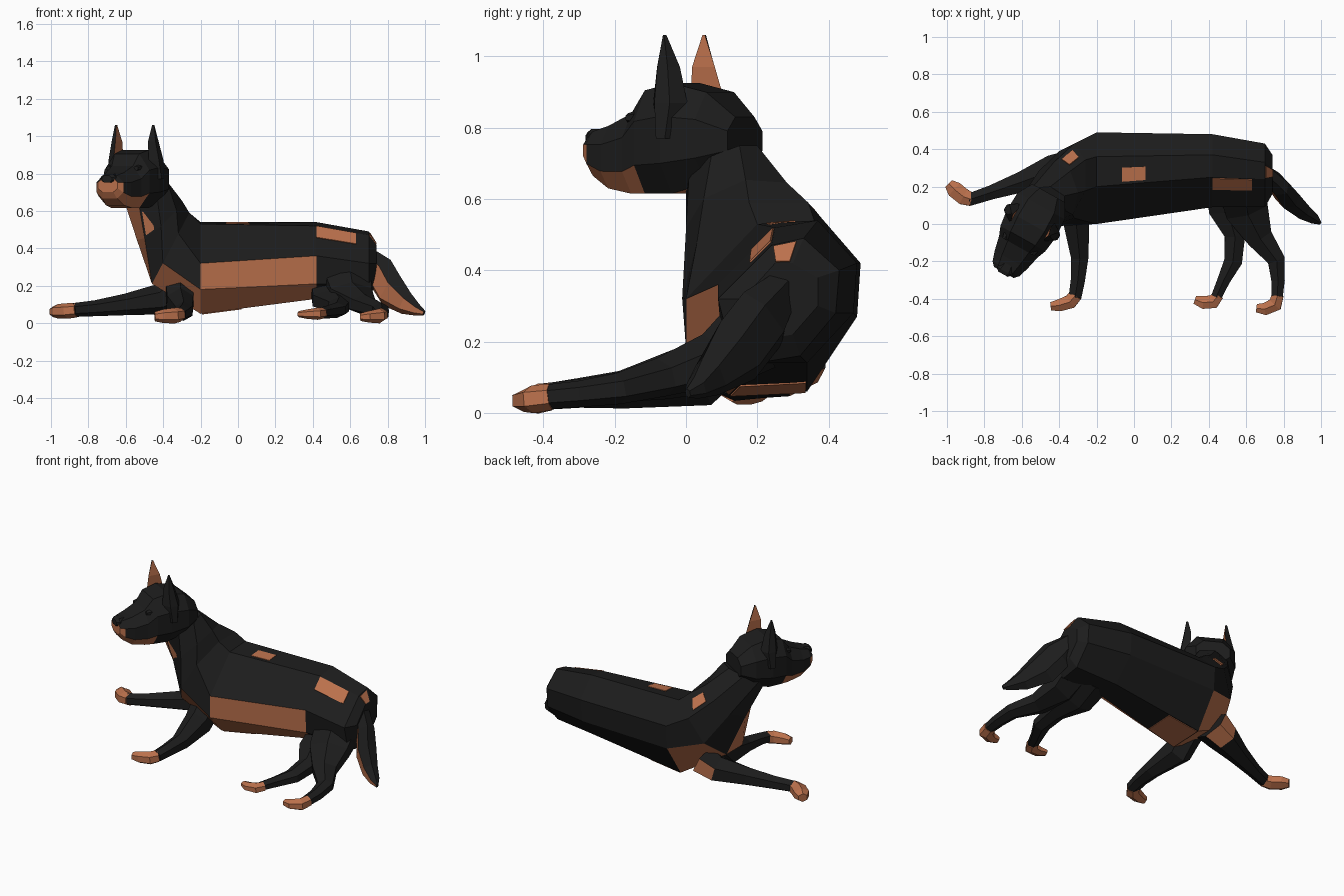
import bpy, bmesh, math
from mathutils import Vector as V

if "Cube" in bpy.data.objects:
    bpy.data.objects.remove(bpy.data.objects["Cube"])


def mat(name, rgb):
    m = bpy.data.materials.new(name)
    m.diffuse_color = (*rgb, 1)
    m.use_nodes = True
    m.node_tree.nodes["Principled BSDF"].inputs["Base Color"].default_value = m.diffuse_color
    return m


MATS = [mat("black fur", (0.012, 0.012, 0.012)), mat("tan fur", (0.50, 0.165, 0.073))]


def ring(c, side, up, n=8):
    """Flat-sided polygon ring; vertex 0 is the lower vertex on the -side."""
    k = 1 / math.cos(math.pi / n)
    a0 = math.pi + math.pi / n
    return [V(c) + V(side) * (k * math.cos(a0 - i * math.tau / n))
            + V(up) * (k * math.sin(a0 - i * math.tau / n)) for i in range(n)]


def loft(name, rings, colour=lambda i, k, c, n: 0):
    """Skin rings into a closed solid; colour(ring, side, centre, normal) gives the material."""
    bm = bmesh.new()
    vs = [[bm.verts.new(p) for p in r] for r in rings]
    n = len(rings[0])
    tags = {}
    for i in range(len(vs) - 1):
        for k in range(n):
            j = (k + 1) % n
            f = bm.faces.new((vs[i][k], vs[i][j], vs[i + 1][j], vs[i + 1][k]))
            tags[f] = (i, k)
    tags[bm.faces.new(vs[0])] = (-1, -1)
    tags[bm.faces.new(vs[-1])] = (len(vs), -1)
    bmesh.ops.recalc_face_normals(bm, faces=bm.faces[:])
    for f, (i, k) in tags.items():
        f.material_index = colour(i, k, f.calc_center_median(), f.normal)
    me = bpy.data.meshes.new(name)
    bm.to_mesh(me)
    bm.free()
    for m in MATS:
        me.materials.append(m)
    ob = bpy.data.objects.new(name, me)
    bpy.context.collection.objects.link(ob)
    return ob


def tube(name, path, colour=lambda i, k, c, n: 0, n=6):
    """Limb along (x, y, z, half width, half height) stations."""
    pts = [V(p[:3]) for p in path]
    rings = []
    for i, p in enumerate(path):
        d = (pts[min(i + 1, len(pts) - 1)] - pts[max(i - 1, 0)]).normalized()
        s = d.cross(V((0, 0, 1))).normalized()
        rings.append(ring(pts[i], s * p[3], s.cross(d) * p[4], n))
    return loft(name, rings, colour)


def patch(name, a, b, k, u0, u1, v0, v1):
    """Thin tan plate on side k between two rings."""
    def at(u, v):
        j = (k + 1) % 8
        return a[k].lerp(b[k], u).lerp(a[j].lerp(b[j], u), v)
    q = [at(u0, v0), at(u1, v0), at(u1, v1), at(u0, v1)]
    mid = sum(a, V()) / 8
    nrm = (q[1] - q[0]).cross(q[3] - q[0]).normalized()
    if nrm.dot(q[0] - mid) < 0:
        nrm = -nrm
    loft(name, [[p - nrm * 0.003 for p in q], [p + nrm * 0.005 for p in q]],
         lambda *_: 1)


# Trunk and neck: head end first, then trunk sections facing along x
neck_top = ring((-.49, .10, .70), (-.09, .06, 0), (.08, .075, .05))
neck_mid = ring((-.42, .165, .55), (-.05, .14, -.01), (.10, .06, .10))
shoulder = ring((-.36, .21, .40), (0, .2, 0), (.10, .05, .19))


def section(x, yz):
    return [V((x, y, z)) for y, z in yz]


chest = section(-.20, [(0, .18), (0, .32), (.20, .53), (.36, .54),
                       (.49, .42), (.48, .27), (.34, .06), (.12, .05)])
loin = section(.42, [(.10, .21), (.09, .36), (.25, .52), (.37, .54),
                     (.48, .42), (.47, .28), (.34, .14), (.20, .13)])
hip = section(.70, [(.12, .20), (.09, .32), (.24, .47), (.33, .49),
                    (.43, .40), (.42, .28), (.32, .16), (.20, .14)])
rump = section(.74, [(.20, .25), (.16, .32), (.25, .42), (.30, .42),
                     (.37, .38), (.37, .30), (.30, .22), (.24, .21)])


def trunk_colour(i, k, c, n):
    if i in (0, 1):
        return int(k == 6)            # throat
    if i == 2:
        return int(k in (5, 6, 7))    # breast
    return int(i == 3 and k in (0, 7))  # belly


loft("trunk_and_neck", [neck_top, neck_mid, shoulder, chest, loin, hip, rump], trunk_colour)
patch("back_patch", chest, loin, 2, .22, .42, .1, .6)
patch("hip_patch", loin, hip, 1, 0, .75, .6, .98)
patch("rump_patch", hip, rump, 2, .1, .95, .05, .8)
patch("neck_patch", neck_mid, shoulder, 3, .25, .8, .3, .8)
patch("throat_patch", neck_top, neck_mid, 7, .3, .95, .1, .6)
patch("breast_patch", chest, loin, 6, .01, .35, .02, .98)

# Head: sections along the facing direction
F, L, O = V((-.49, -.87, 0)), V((.87, -.49, 0)), V((-.55, 0, 0))


def head_ring(s, w, z0, z1):
    h = (z1 - z0) / 2
    m = (z0 + z1) / 2
    return [O + F * s + L * (w * a) + V((0, 0, m + h * b)) for a, b in
            [(-1, -.45), (-1, .4), (-.55, 1), (.55, 1), (1, .4), (1, -.45), (.55, -1), (-.55, -1)]]


def head_colour(i, k, c, n):
    s = (c - O).dot(F)
    if k == -1:
        return int(s > 0)
    return int((k == 6 and s > -.08) or (k in (5, 7) and s > .10) or (k in (0, 4) and s > .28))


loft("head", [head_ring(*p) for p in [
    (-.19, .10, .70, .83), (-.11, .145, .645, .90), (0, .15, .615, .925), (.09, .138, .615, .905),
    (.14, .118, .615, .84), (.22, .10, .63, .805), (.275, .082, .665, .79), (.298, .06, .70, .775)]],
    head_colour)
loft("nose", [head_ring(.25, .036, .755, .797), head_ring(.29, .046, .75, .797),
              head_ring(.308, .03, .752, .788)])

# Ears and eyes, mirrored across the head; ears are tan inside
for side, tag in ((1, "left"), (-1, "right")):
    def ear_ring(z, s, depth, inner, outer):
        return [O + F * (s + a * depth) + L * (side * l) + V((0, 0, z))
                for a, l in [(-1, inner), (1, inner), (.45, outer), (-.45, outer)]]
    loft("ear_" + tag, [ear_ring(.77, -.01, .032, .125, .165), ear_ring(.87, -.01, .055, .108, .155),
                        ear_ring(.97, .0, .037, .10, .135), ear_ring(1.06, .005, .004, .11, .12)],
         lambda i, k, c, n: int(k == 0))
    e = O + F * .11 + L * (side * .085) + V((0, 0, .828))
    loft("eye_" + tag, [ring(e, L * .02, V((0, 0, .018)), 6),
                        ring(e + F * .03, L * .012, V((0, 0, .011)), 6)])

# Legs
tube("front_leg_outstretched", [(-.34, .29, .17, .10, .085), (-.43, .285, .125, .085, .07),
                                (-.60, .225, .10, .055, .05), (-.76, .17, .08, .038, .037),
                                (-.88, .13, .07, .033, .032)],
     lambda i, k, c, n: int(i == 0 and n.z < .3 and n.y > -.3))
tube("front_leg_upper", [(-.31, .16, .23, .08, .08), (-.31, .03, .105, .07, .08),
                         (-.29, -.18, .065, .046, .046), (-.30, -.30, .056, .038, .036),
                         (-.315, -.39, .046, .034, .032)])
tube("hind_leg_lower", [(.50, .22, .19, .11, .06), (.50, .08, .12, .10, .055),
                        (.54, -.06, .09, .055, .045), (.53, -.20, .07, .048, .036),
                        (.48, -.30, .06, .034, .03), (.44, -.39, .055, .028, .025)])
tube("hind_leg_upper", [(.58, .21, .25, .13, .09), (.60, .08, .15, .115, .068),
                        (.67, -.07, .10, .07, .048), (.76, -.19, .068, .046, .038),
                        (.77, -.30, .053, .036, .032), (.765, -.39, .045, .03, .03)])

# Paws
for name, path in {
    "front_paw_outstretched": [(-.865, .13, .07, .035, .034), (-.91, .145, .065, .044, .036),
                               (-.96, .185, .063, .044, .034), (-.99, .215, .06, .026, .024)],
    "front_paw_upper": [(-.312, -.38, .046, .036, .034), (-.34, -.415, .04, .038, .036),
                        (-.40, -.435, .037, .032, .032), (-.445, -.44, .035, .022, .022)],
    "hind_paw_lower": [(.45, -.38, .053, .03, .026), (.425, -.415, .05, .037, .028),
                       (.37, -.42, .048, .034, .022), (.325, -.405, .048, .022, .014)],
    "hind_paw_upper": [(.768, -.38, .045, .032, .032), (.755, -.43, .038, .038, .034),
                       (.70, -.455, .034, .033, .027), (.655, -.45, .032, .022, .018)],
}.items():
    tube(name, path, lambda *_: 1)

# Tail: tan on the side facing the legs
tube("tail", [(.70, .27, .35, .04, .05), (.765, .215, .265, .048, .09), (.82, .145, .175, .055, .09),
              (.90, .07, .105, .042, .055), (.96, .03, .07, .028, .028), (.995, .005, .055, .008, .012)],
     lambda i, k, c, n: int(k >= 0 and n.dot(V((-.6, -.6, -.53))) > .4))
